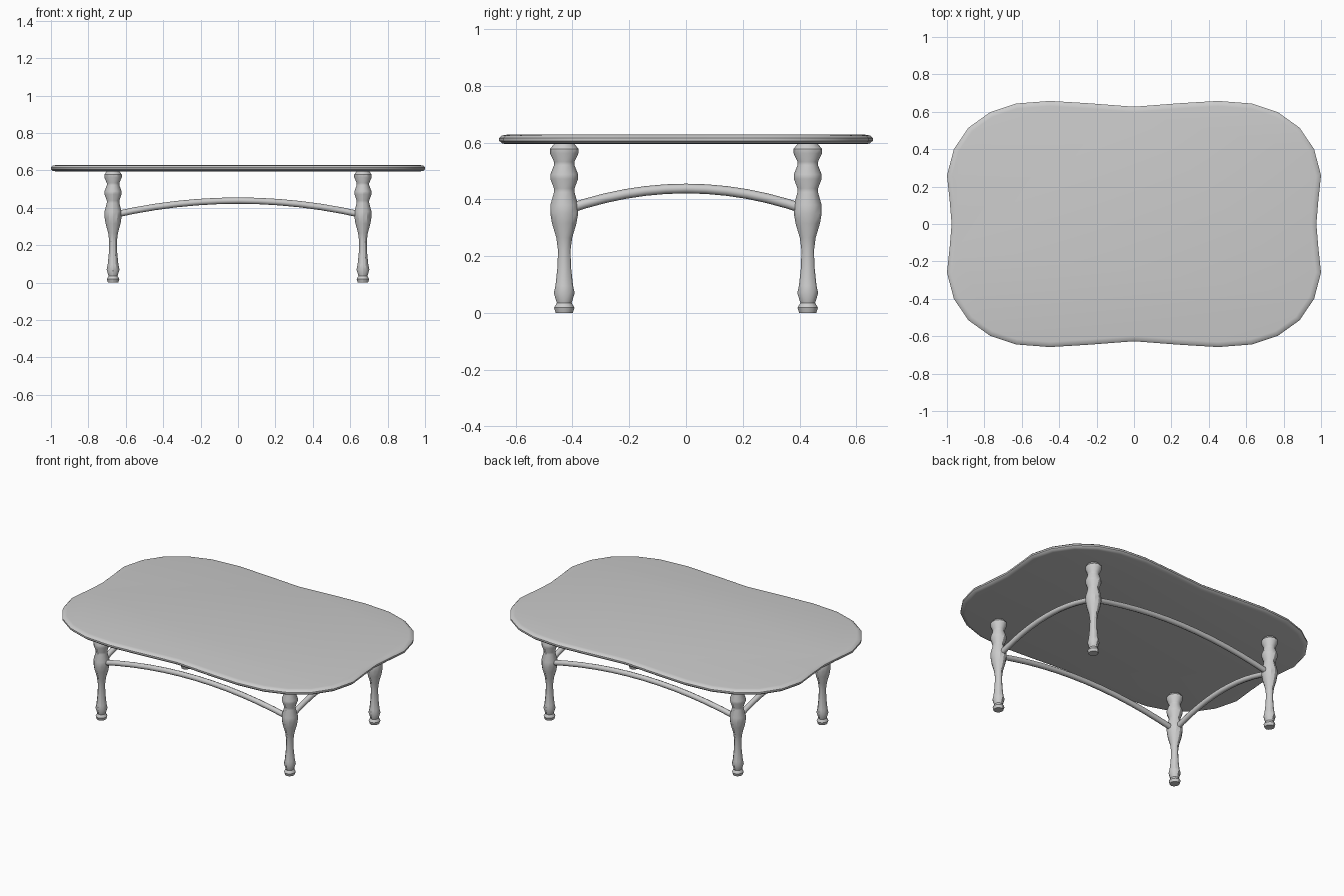
import bpy, bmesh, math
from mathutils import Vector

if "Cube" in bpy.data.objects:
    bpy.data.objects.remove(bpy.data.objects["Cube"])

LEG_X, LEG_Y = 0.668, 0.429


def loft(name, rings, angle=30):
    """Skin a list of closed rings, cap both ends, shade smooth by angle."""
    bm = bmesh.new()
    loops = [[bm.verts.new(p) for p in ring] for ring in rings]
    n = len(loops[0])
    for a, b in zip(loops, loops[1:]):
        for i in range(n):
            j = (i + 1) % n
            bm.faces.new((a[i], a[j], b[j], b[i]))
    bm.faces.new(loops[0][::-1])
    bm.faces.new(loops[-1])
    bmesh.ops.recalc_face_normals(bm, faces=bm.faces)
    me = bpy.data.meshes.new(name)
    bm.to_mesh(me)
    bm.free()
    ob = bpy.data.objects.new(name, me)
    bpy.context.collection.objects.link(ob)
    bpy.ops.object.select_all(action='DESELECT')
    bpy.context.view_layer.objects.active = ob
    ob.select_set(True)
    bpy.ops.object.shade_smooth_by_angle(angle=math.radians(angle))
    return ob


# Tabletop: one quarter of the wavy outline, mirrored to a full loop
quarter = [(0.975, 0), (0.985, 0.12), (1.0, 0.26), (0.963, 0.40), (0.885, 0.515),
           (0.77, 0.597), (0.63, 0.644), (0.45, 0.658), (0.25, 0.646), (0, 0.627)]
half = quarter + [(-x, y) for x, y in quarter[-2::-1]]
outline = half + [(x, -y) for x, y in half[-2:0:-1]]
edge = [(0.028, 0.594), (0.01, 0.597), (0, 0.606), (0, 0.616), (0.01, 0.625), (0.028, 0.628)]


def inset_ring(d, z):
    ring = []
    n = len(outline)
    for i, (x, y) in enumerate(outline):
        t = Vector(outline[(i + 1) % n]) - Vector(outline[i - 1])
        t.normalize()
        ring.append((x - t.y * d, y + t.x * d, z))
    return ring


loft("tabletop", [inset_ring(d, z) for d, z in edge], 40)

# Turned legs: (radius, height) profile
profile = [(0.030, 0), (0.036, 0.018), (0.026, 0.035), (0.037, 0.07), (0.031, 0.095),
           (0.024, 0.16), (0.022, 0.22), (0.028, 0.265), (0.043, 0.315), (0.049, 0.35),
           (0.049, 0.38), (0.036, 0.425), (0.036, 0.438), (0.049, 0.472), (0.049, 0.488),
           (0.036, 0.52), (0.036, 0.532), (0.050, 0.562), (0.050, 0.578), (0.034, 0.597)]
SIDES = 12
for sx, xn in ((-1, "left"), (1, "right")):
    for sy, yn in ((-1, "front"), (1, "back")):
        rings = [[(sx * LEG_X + 0.93 * r * math.cos(math.tau * k / SIDES),
                   sy * LEG_Y + r * math.sin(math.tau * k / SIDES), z)
                  for k in range(SIDES)] for r, z in profile]
        loft(f"{yn}_{xn}_leg", rings)


# Arched stretchers between the legs
def stretcher(name, a, b, r=0.017, steps=12, sides=8):
    a, b = Vector(a), Vector(b)
    side = (b - a).normalized().cross(Vector((0, 0, 1)))
    rise, length = 0.077, (b - a).length
    rings = []
    for i in range(steps + 1):
        u = 2 * i / steps - 1
        c = a.lerp(b, i / steps) + Vector((0, 0, rise * (1 - u * u)))
        tangent = (b - a) / 2 + Vector((0, 0, -2 * rise * u))
        up = side.cross(tangent.normalized())
        rings.append([c + r * (side * math.cos(math.tau * k / sides)
                               + up * math.sin(math.tau * k / sides)) for k in range(sides)])
    loft(name, rings, 60)


Z = 0.361
for s, n in ((-1, "front"), (1, "back")):
    stretcher(f"{n}_stretcher", (-LEG_X, s * LEG_Y, Z), (LEG_X, s * LEG_Y, Z))
for s, n in ((-1, "left"), (1, "right")):
    stretcher(f"{n}_stretcher", (s * LEG_X, -LEG_Y, Z), (s * LEG_X, LEG_Y, Z))
